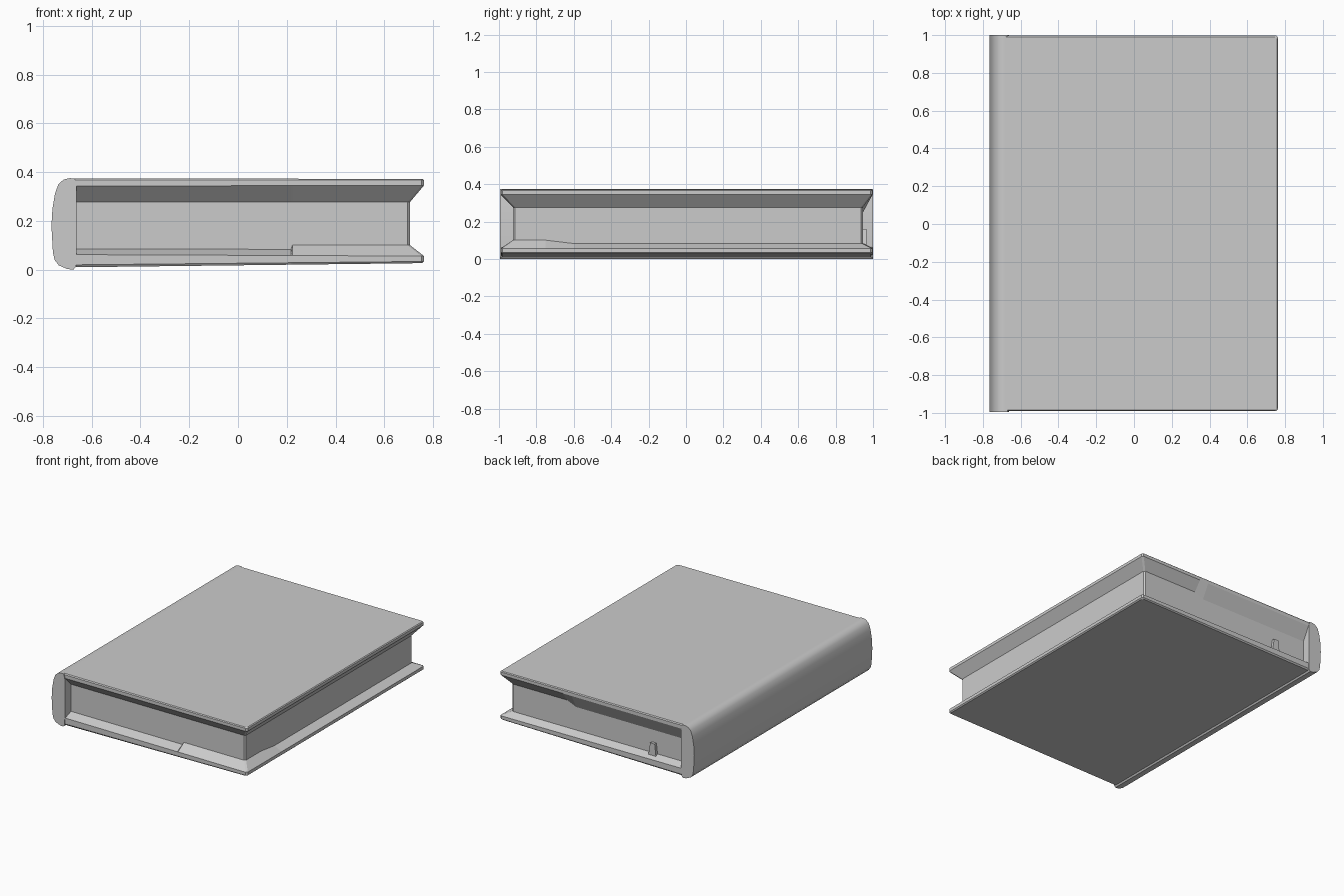
import bpy, bmesh

if "Cube" in bpy.data.objects:
    bpy.data.objects.remove(bpy.data.objects["Cube"])

X_LEFT = -0.68


def finish(name, bm, angle=None):
    bmesh.ops.recalc_face_normals(bm, faces=bm.faces)
    me = bpy.data.meshes.new(name)
    bm.to_mesh(me)
    bm.free()
    ob = bpy.data.objects.new(name, me)
    bpy.context.collection.objects.link(ob)
    if angle:
        bpy.ops.object.select_all(action='DESELECT')
        ob.select_set(True)
        bpy.context.view_layer.objects.active = ob
        bpy.ops.object.shade_smooth_by_angle(angle=angle)
    return ob


def ring(xr, yf, yb, zl, zr, corner=0.0, back=0.0):
    """Front, right and back rim; corner lifts the front right, back shifts the back left."""
    pts = [(X_LEFT, yf, 0, 0), (0.217, yf, 0, 0), (0.223, yf, 1, 0), (xr - 0.01, yf, 1, 0),
           (xr, yf + 0.01, 1, 0), (xr, -0.75, 1, 0), (xr, -0.6, 0, 0), (xr, yb - 0.01, 0, 0),
           (xr - 0.01, yb, 0, 0), (0.27, yb, 0, 0), (0.2, yb, 0, 1), (X_LEFT, yb, 0, 1)]
    return [(x, y, zl + (zr - zl) * (x - X_LEFT) / (xr - X_LEFT) + corner * c + back * b)
            for x, y, c, b in pts]


def shell(name, rings, cap=None):
    """Bridges stacked rims, leaving the spine side open."""
    bm = bmesh.new()
    rows = [[bm.verts.new(p) for p in r] for r in rings]
    for a, b in zip(rows, rows[1:]):
        for i in range(len(a) - 1):
            bm.faces.new((a[i], a[i + 1], b[i + 1], b[i]))
    if cap is not None:
        bm.faces.new(rows[cap])
    return finish(name, bm)


def prism(name, profile, y0, y1, angle=None):
    bm = bmesh.new()
    f = bm.faces.new([bm.verts.new((x, y0, z)) for x, z in profile])
    ext = bmesh.ops.extrude_face_region(bm, geom=[f], use_keep_orig=True)
    verts = [g for g in ext['geom'] if isinstance(g, bmesh.types.BMVert)]
    bmesh.ops.translate(bm, verts=verts, vec=(0, y1 - y0, 0))
    return finish(name, bm, angle)


# Rims where the pages meet the covers
low_rim = ring(0.705, -0.925, 0.945, 0.085, 0.083, corner=0.018)
high_rim = ring(0.705, -0.925, 0.945, 0.277, 0.277, back=-0.03)

# Bottom cover: flat board, thin edge, sloping inner lip
shell("bottom_cover", [ring(0.755, -0.983, 0.988, 0.010, 0.027),
                       ring(0.763, -0.990, 0.996, 0.020, 0.034),
                       ring(0.763, -0.990, 0.996, 0.062, 0.056),
                       low_rim], cap=0)

# Page block
shell("page_block", [low_rim, high_rim])

# Top cover: sloping underside, thin edge, flat board
shell("top_cover", [high_rim,
                    ring(0.763, -0.990, 0.997, 0.343, 0.346),
                    ring(0.763, -0.990, 0.997, 0.368, 0.367),
                    ring(0.757, -0.984, 0.991, 0.375, 0.372)], cap=3)

# Rounded spine
prism("spine", [(-0.665, 0.012), (-0.675, 0.0), (-0.70, 0.003), (-0.735, 0.018),
                (-0.752, 0.04), (-0.759, 0.07), (-0.765, 0.18), (-0.761, 0.25),
                (-0.751, 0.31), (-0.737, 0.35), (-0.715, 0.37), (-0.69, 0.3755),
                (-0.67, 0.374), (-0.662, 0.34), (-0.662, 0.06)], -0.995, 1.0, 0.6)

# Small page flap beside the spine at the back
prism("page_flap", [(-0.44, 0.07), (-0.38, 0.07), (-0.395, 0.16), (-0.43, 0.16)], 0.94, 0.965)
